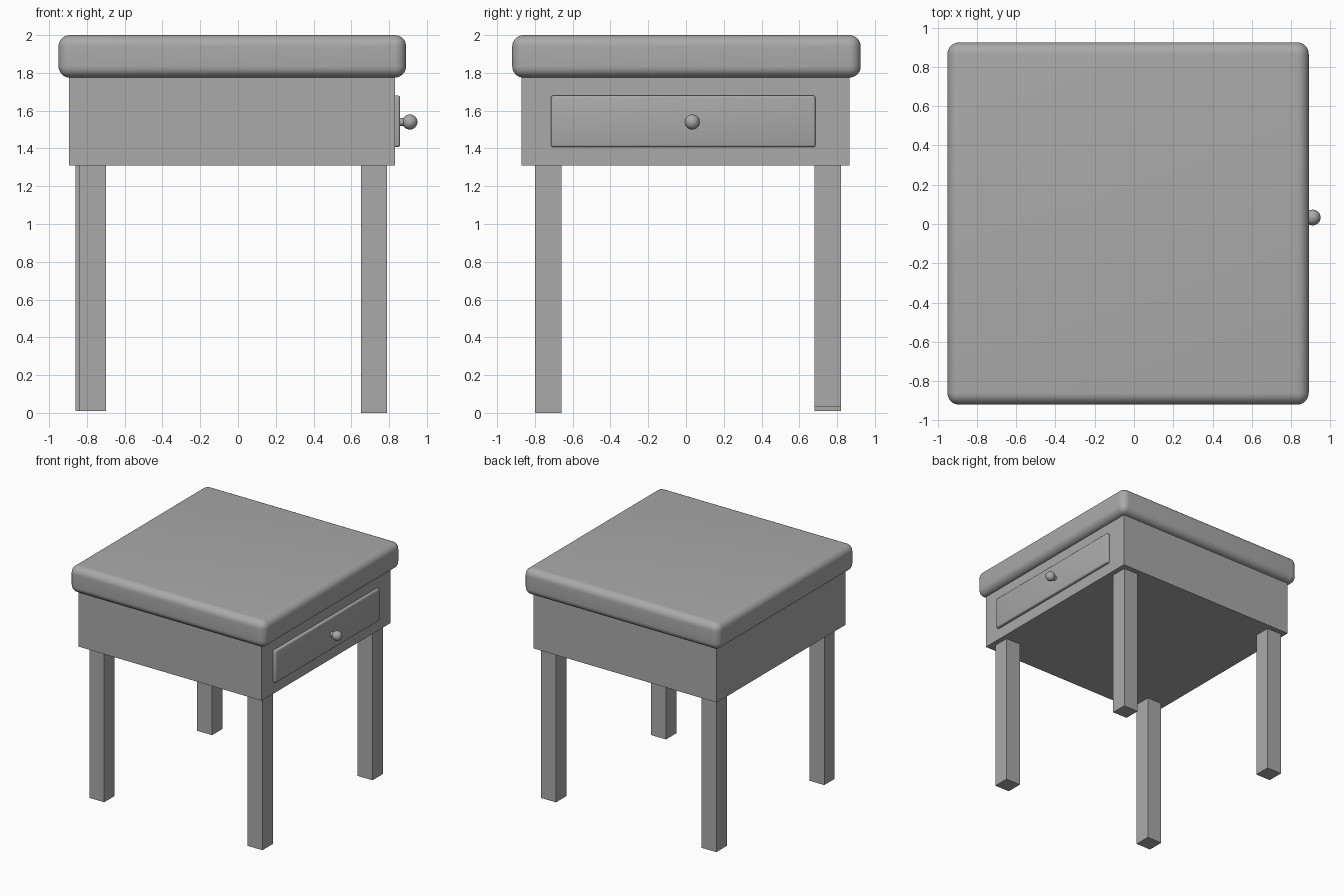
import bpy
import math

cube = bpy.data.objects.get("Cube")
if cube:
    bpy.data.objects.remove(cube, do_unlink=True)

GREY = (0.4, 0.4, 0.4, 1)
grey = bpy.data.materials.new("plain_grey")
grey.use_nodes = True
grey.diffuse_color = GREY
grey.node_tree.nodes["Principled BSDF"].inputs["Base Color"].default_value = GREY


def finish(name, smooth=False):
    obj = bpy.context.object
    obj.name = name
    obj.data.materials.append(grey)
    if smooth:
        bpy.ops.object.shade_smooth_by_angle(angle=math.radians(35))
    return obj


def box(name, low, high, bevel=0, segments=1):
    """Box between two corners, optionally with rounded edges."""
    centre = [(a + b) / 2 for a, b in zip(low, high)]
    bpy.ops.mesh.primitive_cube_add(size=1, location=centre)
    obj = bpy.context.object
    obj.scale = [b - a for a, b in zip(low, high)]
    bpy.ops.object.transform_apply(location=False, rotation=False, scale=True)
    if bevel:
        mod = obj.modifiers.new("rounded_edges", "BEVEL")
        mod.width = bevel
        mod.segments = segments
        bpy.ops.object.modifier_apply(modifier=mod.name)
    return finish(name, bool(bevel))


# Table top and box body
box("table_top", (-0.95, -0.92, 1.775), (0.89, 0.925, 2.0), 0.06, 8)
box("body", (-0.895, -0.87, 1.31), (0.832, 0.865, 1.79))

# Legs: near corner x, y and foot height
LEG = 0.14
legs = {
    "front_left_leg": (0.65, -0.80, 0),
    "front_right_leg": (-0.84, -0.80, 0.01),
    "back_left_leg": (0.65, 0.68, 0.03),
    "back_right_leg": (-0.86, 0.68, 0.01),
}
for name, (x, y, foot) in legs.items():
    box(name, (x, y, foot), (x + LEG, y + LEG, 1.32))

# Drawer front with its round knob
box("drawer_front", (0.78, -0.715, 1.407), (0.858, 0.685, 1.68), 0.012, 3)
KNOB_Y, KNOB_Z = 0.033, 1.54
bpy.ops.mesh.primitive_cylinder_add(
    vertices=24, radius=0.02, depth=0.06,
    location=(0.87, KNOB_Y, KNOB_Z), rotation=(0, math.pi / 2, 0))
finish("knob_stem", True)
bpy.ops.mesh.primitive_uv_sphere_add(
    segments=32, ring_count=16, radius=0.04, location=(0.91, KNOB_Y, KNOB_Z))
finish("knob", True)
